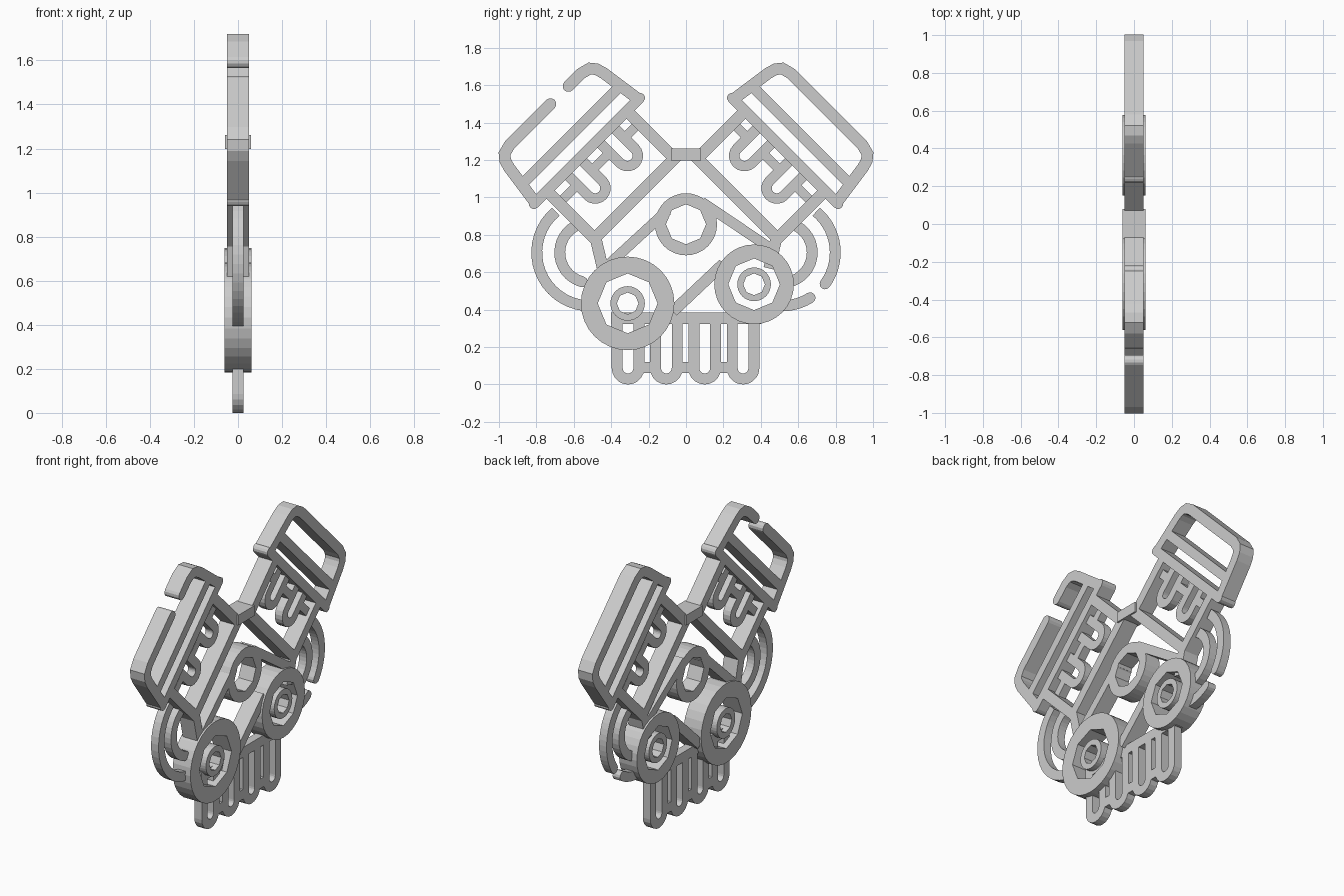
import bpy, bmesh
from math import sin, cos, pi, radians, sqrt, atan2
from mathutils import Vector

if "Cube" in bpy.data.objects:
    bpy.data.objects.remove(bpy.data.objects["Cube"])

def extrude_faces(name, verts, faces, half):
    """Extrude flat (y, z) faces symmetrically along x."""
    bm = bmesh.new()
    vs = [bm.verts.new((-half, y, z)) for y, z in verts]
    for f in faces:
        bm.faces.new([vs[i] for i in f])
    res = bmesh.ops.extrude_face_region(bm, geom=bm.faces[:])
    bmesh.ops.translate(bm, vec=(2 * half, 0, 0),
                        verts=[g for g in res['geom'] if isinstance(g, bmesh.types.BMVert)])
    bmesh.ops.recalc_face_normals(bm, faces=bm.faces[:])
    me = bpy.data.meshes.new(name)
    bm.to_mesh(me)
    bm.free()
    ob = bpy.data.objects.new(name, me)
    bpy.context.collection.objects.link(ob)
    return ob

def stroke(name, pts, width, half, closed=False, cap=(False, False)):
    """A mitred flat strip along a path, optionally with round ends."""
    p = [Vector(q) for q in pts]
    n, h = len(p), width / 2
    left, right = [], []
    for i in range(n):
        a = p[i - 1] if (i or closed) else None
        b = p[(i + 1) % n] if (i < n - 1 or closed) else None
        d1 = (p[i] - a).normalized() if a else (b - p[i]).normalized()
        d2 = (b - p[i]).normalized() if b else d1
        n1, n2 = Vector((-d1.y, d1.x)), Vector((-d2.y, d2.x))
        m = (n1 + n2).normalized()
        m *= h / max(m.dot(n1), 0.4)
        left.append(p[i] + m)
        right.append(p[i] - m)
    verts = left + right
    last = n if closed else n - 1
    faces = [(i, (i + 1) % n, n + (i + 1) % n, n + i) for i in range(last)]
    for k, (c, q) in enumerate(((0, 1), (n - 1, n - 2))):
        if cap[k] and not closed:
            d = p[c] - p[q]
            a0 = atan2(d.y, d.x)
            base = len(verts)
            verts += [p[c] + Vector((cos(a0 + t * pi / 6), sin(a0 + t * pi / 6))) * h
                      for t in (2, 1, 0, -1, -2)]
            ends = (c, n + c) if k else (n + c, c)
            flip = [ends[0]] + ([*range(base, base + 5)]) + [ends[1]]
            # order arc from the path's left side of the outgoing direction
            faces.append(flip)
    return extrude_faces(name, verts, faces, half)

def arc(cy, cz, r, a0, a1, n=14):
    return [(cy + r * cos(radians(a0 + (a1 - a0) * i / n)),
             cz + r * sin(radians(a0 + (a1 - a0) * i / n))) for i in range(n + 1)]

def ring(name, cy, cz, ro, ri, half, sides=8, n=32):
    """Round disc with a many-sided hole."""
    verts, step = [], 2 * pi / sides
    for i in range(n):
        a = 2 * pi * i / n
        verts.append((cy + ro * cos(a), cz + ro * sin(a)))
    for i in range(n):
        a = 2 * pi * i / n
        r = ri * cos(step / 2) / cos((a % step) - step / 2)
        verts.append((cy + r * cos(a), cz + r * sin(a)))
    faces = [(i, (i + 1) % n, n + (i + 1) % n, n + i) for i in range(n)]
    return extrude_faces(name, verts, faces, half)

W, D, T = 0.062, 0.05, 0.026

# Two tilted cylinder banks, drawn in bank coordinates (s along, v outward)
for side, sg in (("left", -1), ("right", 1)):
    def B(pts):
        return [(sg * (s - .508 + v) / sqrt(2), (v - s + .508) / sqrt(2)) for s, v in pts]

    # Valve cover frame; the left one has a gap in its top
    half_path = [(.39, 1.26), (.357, 1.49), (.345, 1.53), (.322, 1.558), (.27, 1.572)]
    other = [(-s, v) for s, v in half_path]
    if sg < 0:
        stroke("left_cover_long", B(half_path + [(-.04, 1.572)]), W, D, cap=(False, True))
        stroke("left_cover_hook", B(other + [(-.175, 1.572)]), W, D, cap=(False, True))
    else:
        stroke("right_cover", B(half_path + other[::-1]), W, D)
    stroke(side + "_cover_base", B([(-.40, 1.258), (.40, 1.258)]), .056, D, cap=(True, True))
    stroke(side + "_cover_bar", B([(-.37, 1.377), (.37, 1.377)]), .056, D)

    # Cylinder block
    stroke(side + "_block", B([(-.303, 1.25), (-.303, .897), (.303, .897), (.303, 1.25)]), W, D)

    # Cooling fins
    for i, s in enumerate((-.135, .11)):
        loop = [(s - .055, 1.25)] + arc(s, 1.085, .055, 180, 360, 10) + [(s + .055, 1.25)]
        stroke(f"{side}_bank_fin_{i}", B(loop), .055, T)
    for i, (a, b) in enumerate(((-.29, -.19), (-.08, .055), (.165, .29))):
        stroke(f"{side}_fin_link_{i}", B([(a, 1.165), (b, 1.165)]), .05, T)

    # Neck strut
    stroke(side + "_strut", [(sg * .49, .81), (sg * .445, .62)], W, D)

# Bridge between the banks
stroke("bridge", [(-.08, 1.23), (.08, 1.23)], .064, .06)

# Exhaust pipes
stroke("left_outer_pipe", arc(-.513, .705, .285, 130, 272, 18), .058, T)
stroke("left_inner_pipe", arc(-.513, .705, .162, 120, 255), .058, T, cap=(False, True))
stroke("right_outer_pipe", arc(.513, .705, .285, 50, -36), .058, T, cap=(False, True))
stroke("right_pipe_stub", arc(.513, .705, .285, -95, -58, 6), .058, T, cap=(False, True))
stroke("right_inner_pipe", arc(.513, .705, .162, 60, -80), .058, T)

# Pulleys and their hubs
ring("top_pulley", 0, .856, .166, .107, D)
ring("left_pulley", -.312, .433, .25, .16, .062)
ring("right_pulley", .364, .535, .213, .138, .062)
ring("left_hub", -.312, .433, .092, .058, .06)
ring("right_hub", .364, .535, .09, .058, .06)

# Drive belt runs
stroke("belt_left", [(-.10, .93), (-.445, .612)], .055, D)
stroke("belt_right", [(.085, .975), (.485, .705)], .055, D)
stroke("belt_lower", [(.20, .645), (-.07, .39)], .06, D)

# Oil pan with hanging fins
stroke("pan_top", [(-.40, .353), (.40, .353)], .062, T)
for i in range(4):
    y = -.31 + .205 * i
    stroke(f"pan_fin_{i}", [(y - .058, .34)] + arc(y, .087, .058, 180, 360, 10) + [(y + .058, .34)],
           .058, T)
    if i < 3:
        stroke(f"pan_link_{i}", [(y + .07, .09), (y + .135, .09)], .06, T)
